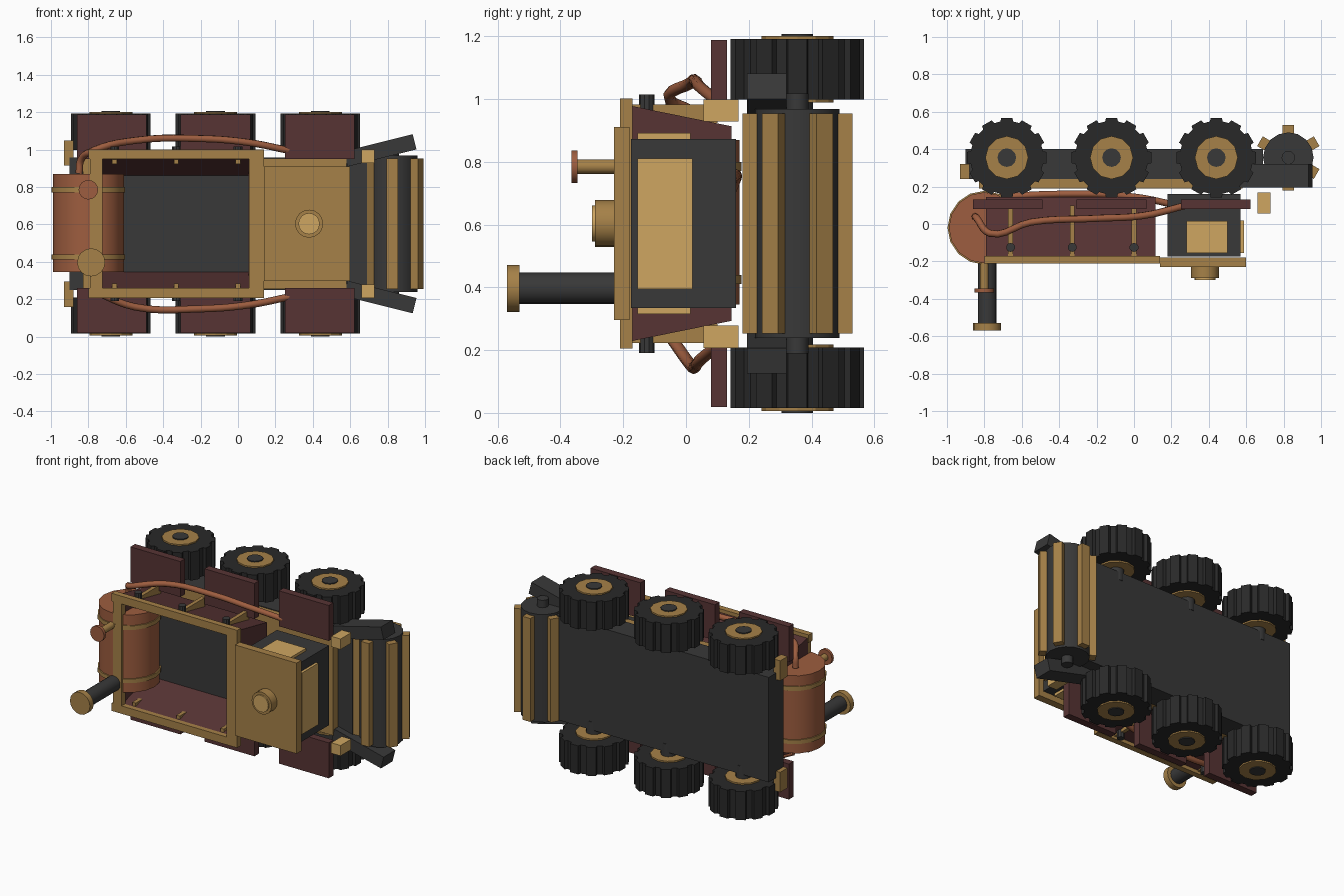
import bpy, bmesh
from math import pi, cos, sin, radians
from mathutils import Matrix, Vector

if "Cube" in bpy.data.objects:
    bpy.data.objects.remove(bpy.data.objects["Cube"])

ZC = 0.6035  # mirror plane across the vehicle's width


def material(name, rgb):
    m = bpy.data.materials.new(name)
    m.diffuse_color = (*rgb, 1)
    m.use_nodes = True
    m.node_tree.nodes["Principled BSDF"].inputs["Base Color"].default_value = m.diffuse_color
    return m


BRASS = material("brass", (0.38, 0.22, 0.065))
GOLD = material("pale_brass", (0.62, 0.38, 0.12))
COPPER = material("copper", (0.34, 0.11, 0.05))
MAROON = material("maroon", (0.095, 0.034, 0.034))
DARK = material("dark_iron", (0.04, 0.04, 0.04))
RUBBER = material("rubber", (0.022, 0.022, 0.022))


def finish(name, bm, mat, smooth=False):
    bmesh.ops.recalc_face_normals(bm, faces=bm.faces)
    me = bpy.data.meshes.new(name)
    bm.to_mesh(me)
    bm.free()
    ob = bpy.data.objects.new(name, me)
    bpy.context.collection.objects.link(ob)
    me.materials.append(mat)
    if smooth:
        bpy.ops.object.select_all(action='DESELECT')
        ob.select_set(True)
        bpy.context.view_layer.objects.active = ob
        bpy.ops.object.shade_smooth_by_angle(angle=radians(32))
    return ob


def box(name, x, y, z, mat):
    """Box from (min, max) ranges."""
    bm = bmesh.new()
    c = [(a + b) / 2 for a, b in (x, y, z)]
    s = [b - a for a, b in (x, y, z)]
    bmesh.ops.create_cube(bm, size=1, matrix=Matrix.Translation(c) @ Matrix.Diagonal((*s, 1)))
    return finish(name, bm, mat)


def cyl(name, p, q, r, mat, n=16, r2=None, smooth=True):
    """Cylinder between two points."""
    p, q = Vector(p), Vector(q)
    rot = (q - p).to_track_quat('Z', 'Y').to_matrix().to_4x4()
    bm = bmesh.new()
    bmesh.ops.create_cone(bm, cap_ends=True, segments=n, radius1=r, radius2=r if r2 is None else r2,
                          depth=(q - p).length, matrix=Matrix.Translation((p + q) / 2) @ rot)
    return finish(name, bm, mat, smooth)


def prism(name, pts, z0, z1, mat):
    """Extrude an xy outline along z."""
    bm = bmesh.new()
    f = bm.faces.new([bm.verts.new((x, y, z0)) for x, y in pts])
    r = bmesh.ops.extrude_face_region(bm, geom=[f])
    bmesh.ops.translate(bm, vec=(0, 0, z1 - z0), verts=[v for v in r['geom'] if isinstance(v, bmesh.types.BMVert)])
    return finish(name, bm, mat)


def pipe(name, pts, r):
    cu = bpy.data.curves.new(name, 'CURVE')
    cu.dimensions = '3D'
    cu.bevel_depth = r
    cu.bevel_resolution = 2
    cu.resolution_u = 5
    cu.use_fill_caps = True
    sp = cu.splines.new('BEZIER')
    sp.bezier_points.add(len(pts) - 1)
    for b, p in zip(sp.bezier_points, pts):
        b.co = p
        b.handle_left_type = b.handle_right_type = 'AUTO'
    ob = bpy.data.objects.new(name, cu)
    bpy.context.collection.objects.link(ob)
    cu.materials.append(COPPER)


def zr(s, a, b):
    """Mirrored z range from two offsets off the centre plane."""
    return tuple(sorted((ZC + s * a, ZC + s * b)))


# chassis slab and brass deck
box("chassis", (-0.9, 0.69), (0.24, 0.4), (ZC - 0.355, ZC + 0.355), DARK)
box("deck", (-0.83, 0.58), (0.19, 0.24), (ZC - 0.35, ZC + 0.35), BRASS)

# open cargo bed with tapered walls
X0, X1 = -0.79, 0.115
bm = bmesh.new()
rings = []
for y, h, i in ((0.145, 0.31, 0), (-0.175, 0.375, 0), (-0.175, 0.345, 0.05), (0.1, 0.255, 0.06)):
    rings.append([bm.verts.new((x, y, ZC + z)) for x, z in
                  ((X0 + i, -h), (X1 - i, -h), (X1 - i, h), (X0 + i, h))])
for a, b in zip(rings, rings[1:]):
    for k in range(4):
        bm.faces.new((a[k], a[(k + 1) % 4], b[(k + 1) % 4], b[k]))
bm.faces.new(rings[0])
bm.faces.new(rings[-1])
finish("cargo_bed", bm, MAROON)
box("bed_floor", (-0.73, 0.055), (0.09, 0.11), (ZC - 0.257, ZC + 0.257), DARK)

# brass rim around the bed
for s in (1, -1):
    box("rim_side", (-0.8, 0.14), (-0.21, -0.17), zr(s, 0.345, 0.398), BRASS)
box("rim_rear", (-0.79, -0.725), (-0.21, -0.17), (ZC - 0.345, ZC + 0.345), BRASS)
box("rim_front", (0.06, 0.14), (-0.21, -0.17), (ZC - 0.345, ZC + 0.345), BRASS)

# cab, roof, hatch and windows
box("cab", (0.18, 0.57), (-0.175, 0.16), (ZC - 0.27, ZC + 0.27), DARK)
box("cab_roof", (0.14, 0.6), (-0.23, -0.18), (ZC - 0.307, ZC + 0.307), BRASS)
cyl("roof_hatch", (0.38, -0.22, ZC), (0.38, -0.29, ZC), 0.075, BRASS)
cyl("roof_lens", (0.38, -0.28, ZC), (0.38, -0.3, ZC), 0.057, GOLD)
box("windscreen", (0.56, 0.588), (-0.155, 0.02), (ZC - 0.208, ZC + 0.208), GOLD)

# boiler with bands, chimney and valve
BX, BY = -0.8, -0.02
cyl("boiler", (BX, BY, 0.345), (BX, BY, 0.87), 0.19, COPPER)
for z in (0.425, 0.785):
    cyl("boiler_band", (BX, BY, z - 0.014), (BX, BY, z + 0.014), 0.197, BRASS)
cyl("chimney", (-0.785, -0.1, 0.397), (-0.785, -0.54, 0.397), 0.05, DARK)
cyl("chimney_cap", (-0.785, -0.53, 0.397), (-0.785, -0.57, 0.397), 0.075, BRASS)
cyl("valve_stem", (-0.8, -0.15, 0.785), (-0.8, -0.35, 0.785), 0.023, BRASS, 12)
cyl("valve_wheel", (-0.8, -0.345, 0.785), (-0.8, -0.365, 0.785), 0.052, COPPER)

# tyre outline with 12 tread lugs
tread = []
for k in range(12):
    for da, r in ((-10, 0.196), (-8, 0.215), (8, 0.215), (10, 0.196)):
        a = radians(90 + 30 * k + da)
        tread.append((r * cos(a), r * sin(a)))

for s in (1, -1):
    Z = lambda o: ZC + s * o
    # wheels and fenders
    for i, x in enumerate((-0.68, -0.12, 0.44)):
        z0, z1 = zr(s, 0.395, 0.588)
        prism("tyre", [(x + px, 0.355 + py) for px, py in tread], z0, z1, RUBBER)
        cyl("hub", (x, 0.355, Z(0.385)), (x, 0.355, Z(0.597)), 0.115, BRASS, 12, smooth=False)
        cyl("hub_cap", (x, 0.355, Z(0.3)), (x, 0.355, Z(0.6035)), 0.05, DARK, 12)
        fx = (-0.675, -0.12, 0.437)[i]
        box("fender", (fx - 0.187, fx + 0.187), (0.08, 0.13), zr(s, 0.345, 0.585), MAROON)
    # bed ribs with bolts
    for x in (-0.66, -0.33, 0.0):
        box("bed_rib", (x - 0.013, x + 0.013), (-0.17, 0.1), zr(s, 0.32, 0.38), BRASS)
        cyl("rib_bolt", (x, -0.125, Z(0.36)), (x, -0.125, Z(0.412)), 0.024, DARK, 10)
    # side windows, headlights, rear bumper blocks
    box("side_window", (0.28, 0.5), (-0.155, 0.015), zr(s, 0.26, 0.288), GOLD)
    box("headlight", (0.66, 0.73), (0.055, 0.168), zr(s, 0.325, 0.396), GOLD)
    box("rear_block", (-0.93, -0.88), (0.24, 0.32), zr(s, 0.31, 0.445), BRASS)
    # splayed roller arms
    arm = box("roller_arm", (-0.19, 0.19), (0.195, 0.32), (-0.042, 0.042), DARK)
    arm.location = (0.76, 0, Z(0.392))
    arm.rotation_euler = (0, -s * radians(14), 0)
    # side steam pipe
    pipe("side_pipe", [(-0.85, 0.04, Z(0.27)), (-0.84, 0.03, Z(0.34)), (-0.77, -0.05, Z(0.392)),
                       (-0.55, 0.01, Z(0.445)), (-0.2, 0.03, Z(0.455)), (0.05, 0.045, Z(0.435)),
                       (0.28, 0.1, Z(0.39))] if s > 0 else
         [(-0.77, -0.05, Z(0.36)), (-0.55, 0.01, Z(0.445)), (-0.2, 0.03, Z(0.455)),
          (0.05, 0.045, Z(0.435)), (0.28, 0.1, Z(0.39))], 0.019)
pipe("under_pipe", [(-0.78, 0.14, 0.7), (-0.4, 0.16, 0.75), (0, 0.145, 0.75), (0.27, 0.09, 0.7)], 0.018)

# front roller drum with six slats
DX, DY = 0.825, 0.355
cyl("roller_drum", (DX, DY, ZC - 0.365), (DX, DY, ZC + 0.365), 0.135, DARK)
cyl("roller_axle", (DX, DY, ZC - 0.415), (DX, DY, ZC + 0.415), 0.036, DARK, 12)
for k in range(6):
    a = radians(30 + 60 * k)
    slat = box("roller_slat", (0.12, 0.175), (-0.03, 0.03), (ZC - 0.35, ZC + 0.35), BRASS)
    slat.location = (DX, DY, 0)
    slat.rotation_euler = (0, 0, a)
